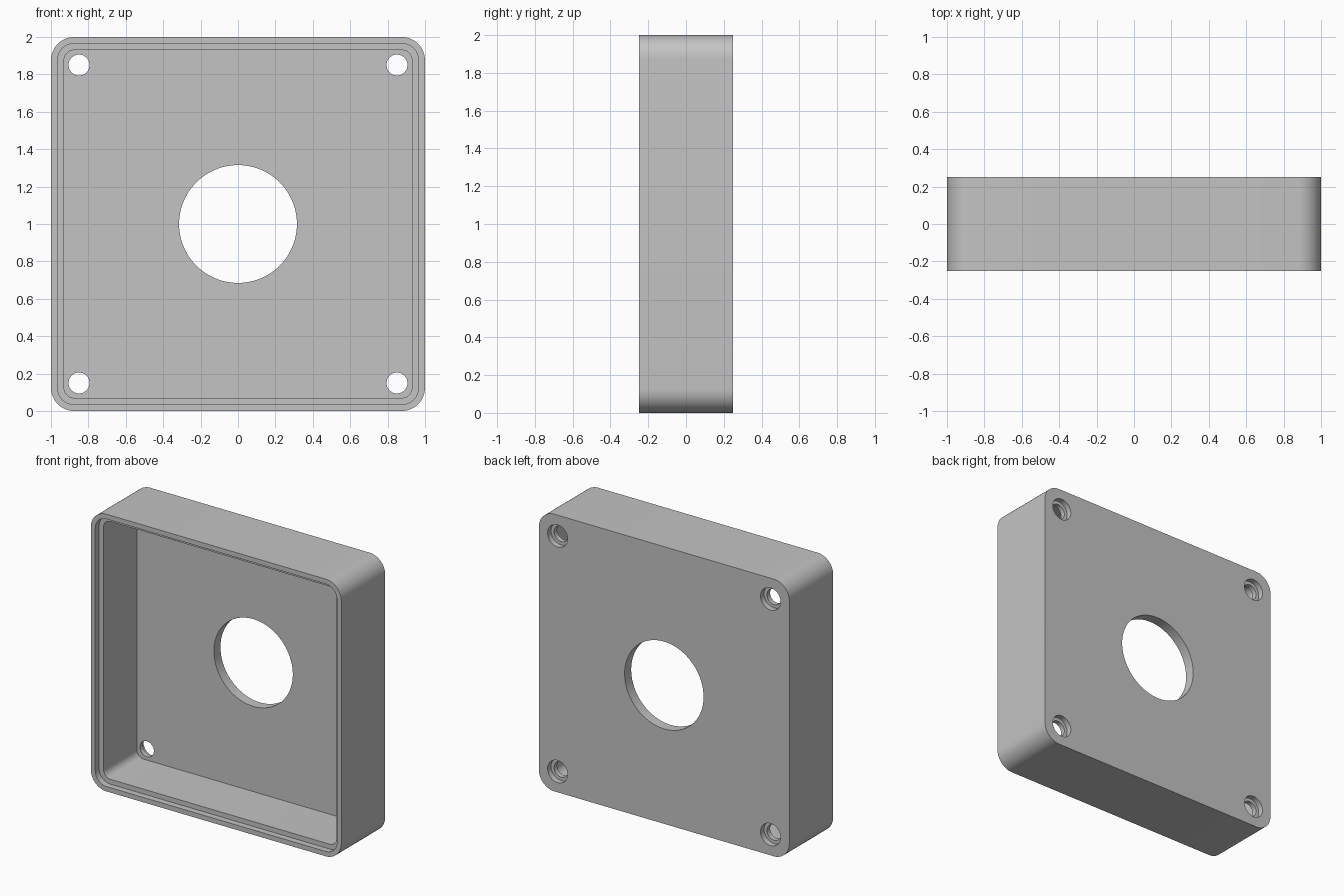
import bpy, bmesh, math
from mathutils import Matrix

if "Cube" in bpy.data.objects:
    bpy.data.objects.remove(bpy.data.objects["Cube"])

BACK, FRONT = 0.25, -0.25
WALL, PLATE = 0.07, 0.075
LIP_INSET, LIP_DEPTH = 0.035, 0.045
CORNER = 0.125

grey = bpy.data.materials.new("plain grey")
grey.use_nodes = True
grey.diffuse_color = (0.55, 0.55, 0.55, 1)
grey.node_tree.nodes["Principled BSDF"].inputs["Base Color"].default_value = grey.diffuse_color


def make_object(name, bm):
    bmesh.ops.recalc_face_normals(bm, faces=bm.faces)
    mesh = bpy.data.meshes.new(name)
    bm.to_mesh(mesh)
    bm.free()
    mesh.materials.append(grey)
    obj = bpy.data.objects.new(name, mesh)
    bpy.context.collection.objects.link(obj)
    return obj


def rounded_block(name, inset, y0, y1, steps=12):
    """Square block with rounded corners, extruded along y."""
    bm = bmesh.new()
    half, radius = 1 - inset, CORNER - inset
    verts = []
    for quarter in range(4):
        mid = math.pi / 4 + quarter * math.pi / 2
        cx = math.copysign(half - radius, math.cos(mid))
        cz = math.copysign(half - radius, math.sin(mid))
        for i in range(steps + 1):
            a = (quarter + i / steps) * math.pi / 2
            verts.append(bm.verts.new((cx + radius * math.cos(a), y0, 1 + cz + radius * math.sin(a))))
    face = bm.faces.new(verts)
    new = bmesh.ops.extrude_face_region(bm, geom=[face])["geom"]
    bmesh.ops.translate(bm, vec=(0, y1 - y0, 0), verts=[g for g in new if isinstance(g, bmesh.types.BMVert)])
    return make_object(name, bm)


def cylinder(name, x, z, radius, y0, y1, sides):
    bm = bmesh.new()
    place = Matrix.Translation((x, (y0 + y1) / 2, z)) @ Matrix.Rotation(math.pi / 2, 4, "X")
    bmesh.ops.create_cone(bm, cap_ends=True, segments=sides, radius1=radius, radius2=radius,
                          depth=y1 - y0, matrix=place)
    return make_object(name, bm)


# Outer shell
case = rounded_block("enclosure_case", 0, FRONT, BACK)

# Cavity and the stepped lid rebate around the open front
cutters = [
    rounded_block("cavity_cutter", WALL, FRONT - 0.1, BACK - PLATE),
    rounded_block("rebate_cutter", LIP_INSET, FRONT - 0.2, FRONT + LIP_DEPTH),
    cylinder("centre_hole_cutter", 0, 1, 0.315, 0, 0.5, 96),
]

# Screw holes, counterbored from the back
for sx in (-1, 1):
    for sz in (-1, 1):
        x, z = 0.85 * sx, 1 + 0.85 * sz
        cutters.append(cylinder("screw_hole_cutter", x, z, 0.056, 0, 0.5, 48))
        cutters.append(cylinder("counterbore_cutter", x, z, 0.08, BACK - 0.04, 0.6, 48))

bpy.context.view_layer.objects.active = case
for cutter in cutters:
    mod = case.modifiers.new("cut", "BOOLEAN")
    mod.operation = "DIFFERENCE"
    mod.solver = "EXACT"
    mod.object = cutter
    bpy.ops.object.modifier_apply(modifier=mod.name)
    bpy.data.objects.remove(cutter)

# Smooth round corners and holes, sharp rims
for obj in bpy.context.selected_objects:
    obj.select_set(False)
case.select_set(True)
bpy.ops.object.shade_smooth_by_angle(angle=math.radians(30))
